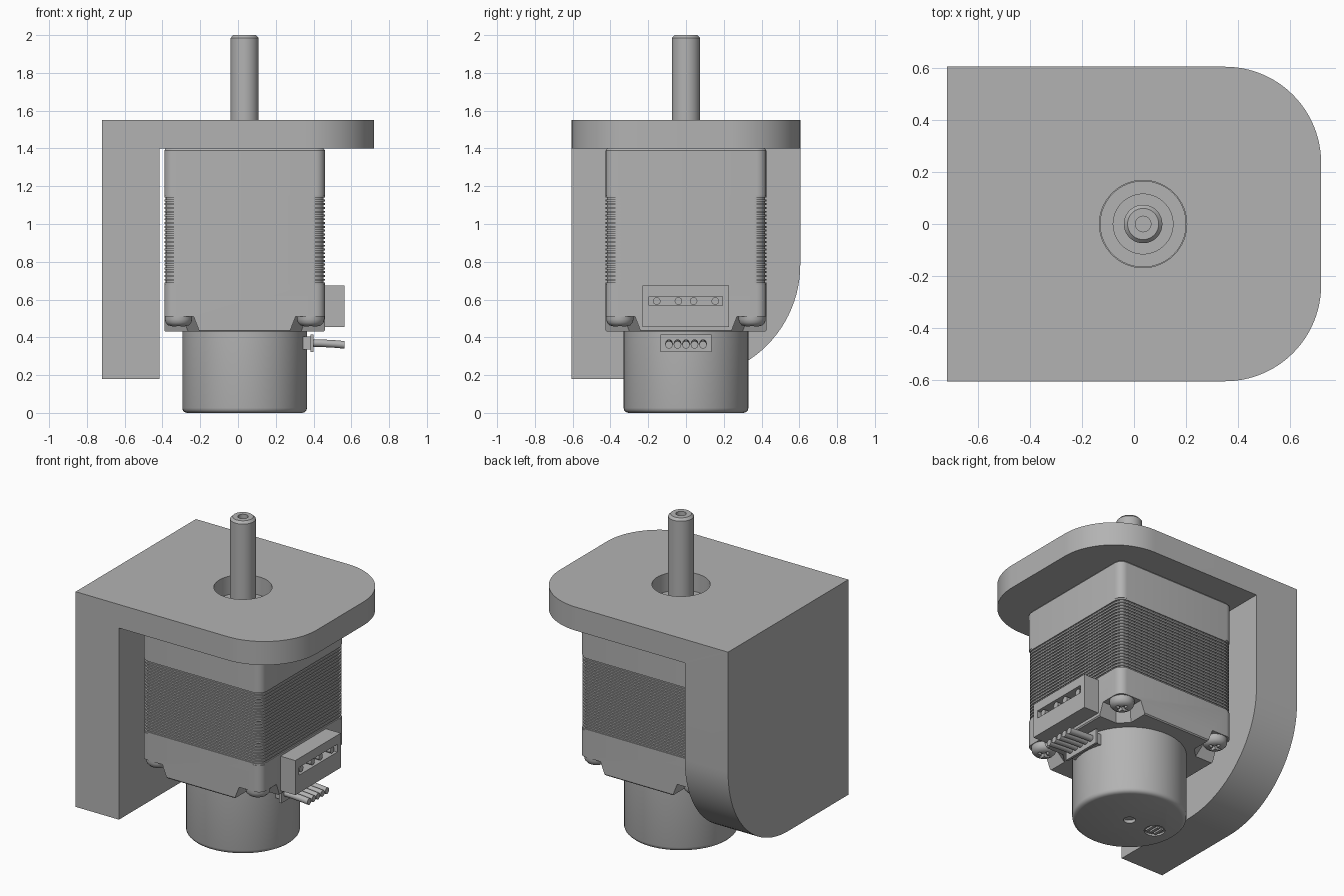
import bpy, bmesh, math
from mathutils import Matrix

if "Cube" in bpy.data.objects:
    bpy.data.objects.remove(bpy.data.objects["Cube"], do_unlink=True)

AX = 0.035      # motor axis in x
HALF = 0.425    # half width of the motor body

grey = bpy.data.materials.new("plain grey")
grey.use_nodes = True
grey.diffuse_color = (0.45, 0.45, 0.45, 1)
grey.node_tree.nodes["Principled BSDF"].inputs["Base Color"].default_value = (0.45, 0.45, 0.45, 1)


def finish(name, bm, smooth=True):
    bmesh.ops.recalc_face_normals(bm, faces=bm.faces[:])
    mesh = bpy.data.meshes.new(name)
    bm.to_mesh(mesh)
    bm.free()
    mesh.materials.append(grey)
    ob = bpy.data.objects.new(name, mesh)
    bpy.context.collection.objects.link(ob)
    if smooth:
        shade(ob)
    return ob


def select(ob):
    bpy.ops.object.select_all(action='DESELECT')
    ob.select_set(True)
    bpy.context.view_layer.objects.active = ob


def shade(ob):
    select(ob)
    bpy.ops.object.shade_smooth_by_angle(angle=math.radians(32))


def loft(bm, rings):
    """Skin a list of closed rings and cap both ends."""
    rows = [[bm.verts.new(p) for p in ring] for ring in rings]
    n = len(rows[0])
    for a, b in zip(rows, rows[1:]):
        for i in range(n):
            j = (i + 1) % n
            bm.faces.new((a[i], a[j], b[j], b[i]))
    bm.faces.new(rows[0])
    bm.faces.new(rows[-1])


def lathe(name, profile, x=AX, y=0, seg=64):
    """Turn (radius, z) points about a vertical axis."""
    bm = bmesh.new()
    turn = [math.tau * i / seg for i in range(seg)]
    loft(bm, [[(x + r * math.cos(t), y + r * math.sin(t), z) for t in turn] for r, z in profile])
    return finish(name, bm)


def square_ring(half, radius, z, seg=6):
    pts = []
    for q in range(4):
        cx = (half - radius) * (1 if q in (0, 3) else -1)
        cy = (half - radius) * (1 if q < 2 else -1)
        for i in range(seg + 1):
            t = math.pi / 2 * (q + i / seg)
            pts.append((AX + cx + radius * math.cos(t), cy + radius * math.sin(t), z))
    return pts


def square_body(name, levels, radius=0.05):
    bm = bmesh.new()
    loft(bm, [square_ring(h, radius, z) for h, z in levels])
    return finish(name, bm)


def box(name, x, y, z):
    bm = bmesh.new()
    bmesh.ops.create_cube(bm, size=1)
    for v in bm.verts:
        v.co = [lo + (c + 0.5) * (hi - lo) for c, (lo, hi) in zip(v.co, (x, y, z))]
    return finish(name, bm, False)


def cut(ob, *cutters):
    for c in cutters:
        mod = ob.modifiers.new("cut", 'BOOLEAN')
        mod.operation, mod.solver, mod.object = 'DIFFERENCE', 'EXACT', c
        select(ob)
        bpy.ops.object.modifier_apply(modifier=mod.name)
        bpy.data.objects.remove(c, do_unlink=True)
    shade(ob)


def tube(name, path, radius, seg=16):
    """Round rod following (x, y, z) points that run along x."""
    bm = bmesh.new()
    turn = [math.tau * i / seg for i in range(seg)]
    loft(bm, [[(x, y + radius * math.cos(t), z + radius * math.sin(t)) for t in turn] for x, y, z in path])
    return finish(name, bm)


# Angle bracket: L profile extruded, then its free corners rounded
bm = bmesh.new()
outline = [(-0.72, 0.18), (-0.415, 0.18), (-0.415, 1.4), (0.72, 1.4), (0.72, 1.55), (-0.72, 1.55)]
loft(bm, [[(x, y, z) for x, z in outline] for y in (-0.605, 0.605)])


def round_edges(test, radius):
    edges = [e for e in bm.edges if all(test(v.co) for v in e.verts)
             and abs(e.verts[0].co.y - e.verts[1].co.y) < 0.01]
    bmesh.ops.bevel(bm, geom=edges, offset=radius, segments=24, profile=0.5, affect='EDGES')


round_edges(lambda c: c.x > 0.7, 0.37)
round_edges(lambda c: c.z < 0.2, 0.604)
bracket = finish("bracket", bm)
cut(bracket, lathe("bore_cutter", [(0.168, 1.3), (0.168, 1.7)]))

# Upper motor housing with pilot ring and shaft bore
housing = square_body("upper_housing", [(HALF, 1.15), (HALF, 1.39), (HALF - 0.008, 1.4)])
cut(housing, lathe("bearing_cutter", [(0.115, 1.36), (0.115, 1.5)]))
pilot = lathe("pilot_ring", [(0.166, 1.39), (0.166, 1.435)])
cut(pilot, lathe("pilot_cutter", [(0.115, 1.3), (0.115, 1.5)]))

# Lamination stack: thin plates of alternating width
levels = []
count = 47
for i in range(count):
    h = HALF if i % 2 == 0 else HALF - 0.007
    levels += [(h, 0.68 + 0.47 * k / count) for k in (i, i + 1)]
square_body("lamination_stack", levels, 0.06)

# Lower end cap with a sloped pocket at each corner
cap = square_body("lower_end_cap", [(HALF - 0.006, 0.43), (HALF, 0.437), (HALF, 0.68)])
for sx in (-1, 1):
    for sy in (-1, 1):
        bm = bmesh.new()
        rings = []
        for w, z in ((0.235, 0.42), (0.27, 0.51)):
            pts = [(w, 0.6), (w, w + 0.06), (w + 0.06, w), (0.6, w), (0.6, 0.6)]
            rings.append([(AX + sx * a, sy * b, z) for a, b in pts])
        loft(bm, rings)
        cut(cap, finish("pocket_cutter", bm, False))

# Domed screws with cross recesses in the pockets
for sx in (-1, 1):
    for sy in (-1, 1):
        x, y = AX + sx * 0.35, sy * 0.35
        screw = lathe("cap_screw", [(0.035, 0.458), (0.055, 0.464), (0.068, 0.478), (0.072, 0.495),
                                    (0.072, 0.512)], x, y, 32)
        for a, b in ((0.04, 0.01), (0.01, 0.04)):
            cut(screw, box("slot_cutter", (x - a, x + a), (y - b, y + b), (0.44, 0.482)))

# Encoder can under the motor
can = lathe("encoder_can", [(0.305, 0), (0.318, 0.004), (0.327, 0.013), (0.33, 0.026), (0.33, 0.432)])
cut(can, lathe("centre_cutter", [(0.035, -0.1), (0.035, 0.02)], seg=32),
    lathe("port_cutter", [(0.06, -0.1), (0.06, 0.012)], AX - 0.19, 0, 32))
for i in (-1, 0, 1):
    x = AX - 0.19 + i * 0.03
    box("port_contact", (x - 0.009, x + 0.009), (-0.035, 0.035), (0.001, 0.014))

# Output shaft with chamfered tip and centre hole
shaft = lathe("shaft", [(0.074, 1.3), (0.074, 1.985), (0.06, 2.0)])
cut(shaft, lathe("tip_cutter", [(0.03, 1.97), (0.03, 2.1)], seg=32))

# Power socket with a recessed slot and four pins
socket = box("power_socket", (0.45, 0.565), (-0.23, 0.228), (0.455, 0.675))
cut(socket, box("socket_cutter", (0.50, 0.7), (-0.195, 0.192), (0.568, 0.617)))
for y in (-0.155, -0.04, 0.04, 0.155):
    tube("socket_pin", [(0.49, y, 0.592), (0.555, y, 0.592)], 0.02)

# Encoder plug with flange and five wires
box("encoder_plug", (0.335, 0.39), (-0.115, 0.115), (0.335, 0.405))
flange = box("plug_flange", (0.385, 0.4), (-0.135, 0.135), (0.322, 0.415))
for i in range(-2, 3):
    y = i * 0.045
    tube("encoder_wire", [(0.38, y, 0.37), (0.44, y, 0.369), (0.51, y, 0.365), (0.565, y, 0.36)], 0.02)
